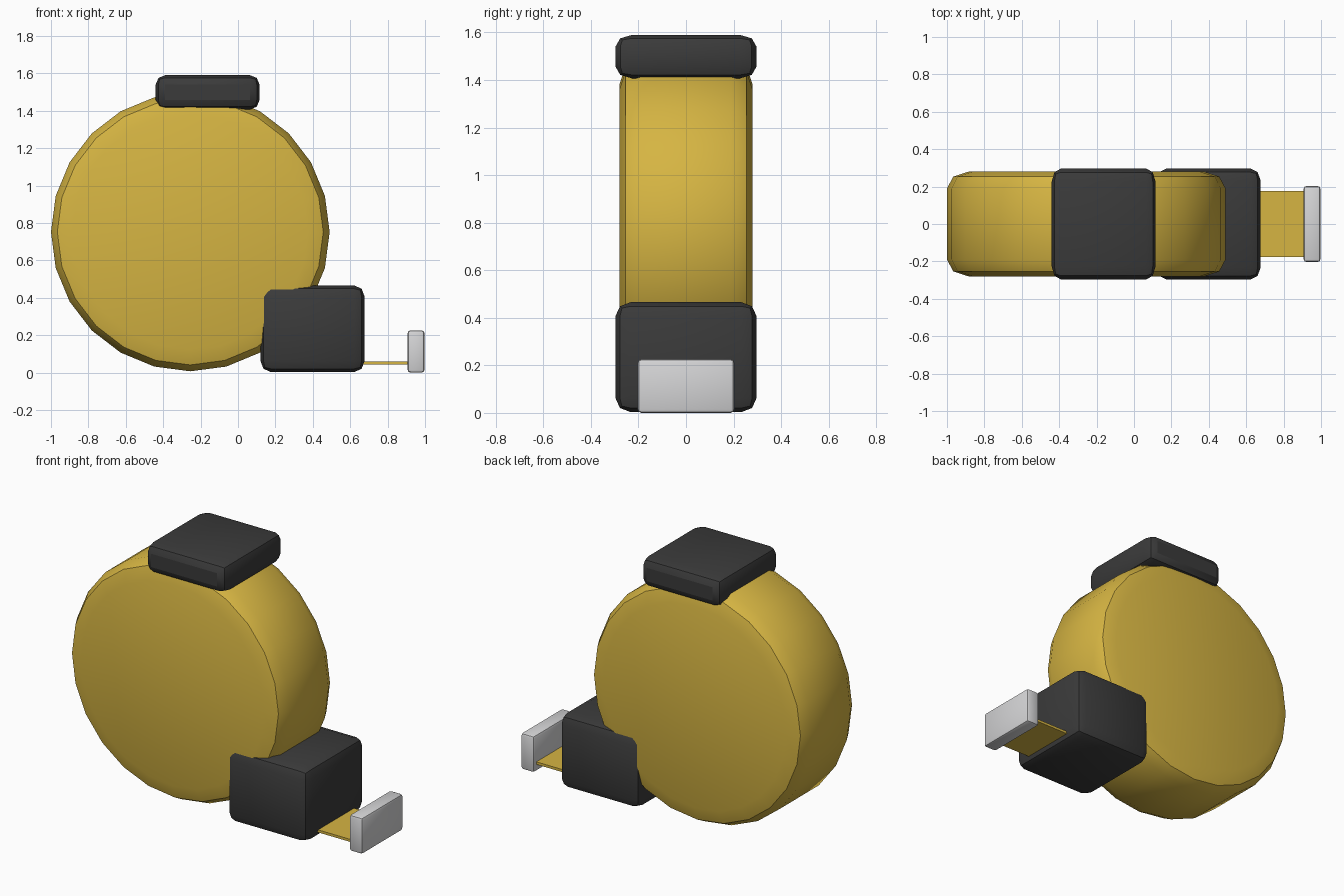
import bpy
import bmesh
from math import radians
from mathutils import Matrix, Vector

cube = bpy.data.objects.get("Cube")
if cube:
    bpy.data.objects.remove(cube, do_unlink=True)


def make_material(name, rgb):
    mat = bpy.data.materials.new(name)
    mat.use_nodes = True
    mat.diffuse_color = (*rgb, 1)
    mat.node_tree.nodes["Principled BSDF"].inputs["Base Color"].default_value = (*rgb, 1)
    return mat


yellow = make_material("yellow", (0.67, 0.46, 0.055))
black = make_material("black rubber", (0.043, 0.043, 0.043))
metal = make_material("light metal", (0.67, 0.67, 0.68))


def finish(name, bm, mat):
    """Turn a bmesh into a smooth-shaded object with crisp creases."""
    bmesh.ops.recalc_face_normals(bm, faces=bm.faces)
    mesh = bpy.data.meshes.new(name)
    bm.to_mesh(mesh)
    bm.free()
    mesh.materials.append(mat)
    obj = bpy.data.objects.new(name, mesh)
    bpy.context.collection.objects.link(obj)
    bpy.ops.object.select_all(action="DESELECT")
    obj.select_set(True)
    bpy.context.view_layer.objects.active = obj
    bpy.ops.object.shade_smooth_by_angle(angle=radians(30))
    return obj


def rounded_box(name, low, high, bevel, mat):
    """Box between two corners, with a separate bevel width along each axis."""
    low, high = Vector(low), Vector(high)
    size = high - low
    bm = bmesh.new()
    bmesh.ops.create_cube(bm, size=1)
    if bevel:
        bmesh.ops.scale(bm, vec=[s / b for s, b in zip(size, bevel)], verts=bm.verts)
        bmesh.ops.bevel(bm, geom=bm.edges[:], offset=1, segments=2,
                        profile=0.5, affect="EDGES")
        bmesh.ops.scale(bm, vec=bevel, verts=bm.verts)
    else:
        bmesh.ops.scale(bm, vec=size, verts=bm.verts)
    bmesh.ops.translate(bm, vec=(low + high) / 2, verts=bm.verts)
    return finish(name, bm, mat)


def round_case(name, center, radius, width, rim_radial, rim_side, mat):
    """Drum lying along y with a two-step rounded rim on both sides."""
    bm = bmesh.new()
    bmesh.ops.create_cone(bm, cap_ends=True, segments=24,
                          radius1=radius / rim_radial, radius2=radius / rim_radial,
                          depth=width / rim_side)
    rims = [e for e in bm.edges if any(len(f.verts) > 4 for f in e.link_faces)]
    bmesh.ops.bevel(bm, geom=rims, offset=1, segments=2, profile=0.5, affect="EDGES")
    bmesh.ops.scale(bm, vec=(rim_radial, rim_radial, rim_side), verts=bm.verts)
    bmesh.ops.rotate(bm, matrix=Matrix.Rotation(radians(90), 3, "X"), verts=bm.verts)
    bmesh.ops.translate(bm, vec=center, verts=bm.verts)
    return finish(name, bm, mat)


# Drum-shaped body
round_case("case", (-0.255, 0, 0.752), 0.745, 0.56, 0.115, 0.09, yellow)

# Rubber pads: thumb grip on top and the outlet block at the foot
rounded_box("top_grip", (-0.44, -0.297, 1.407), (0.115, 0.297, 1.59),
            (0.05, 0.07, 0.05), black)
rounded_box("outlet_block", (0.12, -0.297, 0.003), (0.677, 0.297, 0.466),
            (0.055, 0.065, 0.06), black)

# Blade and the hook at its end
rounded_box("blade", (0.5, -0.177, 0.044), (0.95, 0.177, 0.06), None, yellow)
rounded_box("end_hook", (0.907, -0.203, 0), (0.997, 0.203, 0.226),
            (0.015, 0.015, 0.015), metal)
